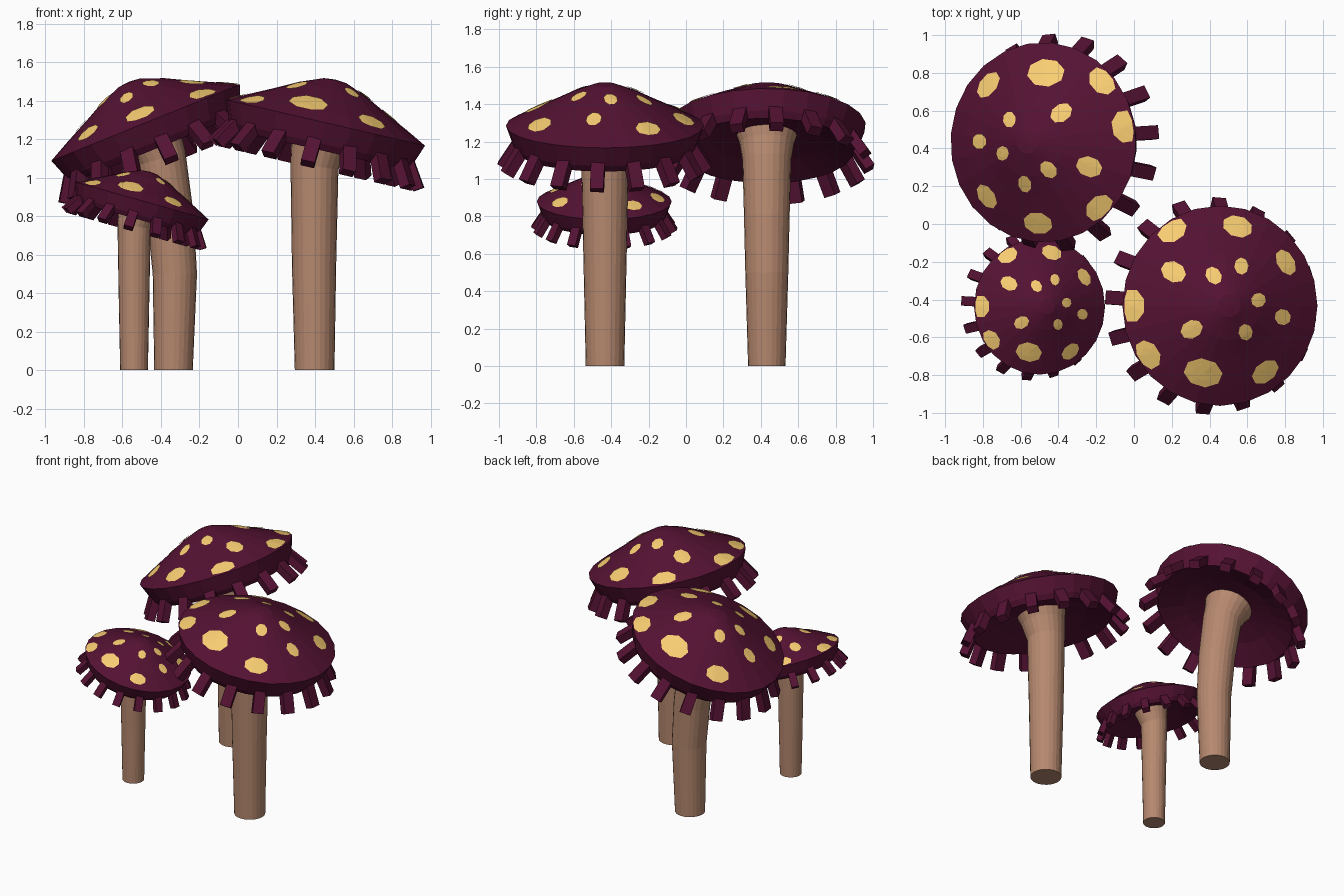
import bpy, bmesh
from math import sin, cos, tau, radians
from mathutils import Matrix, Vector
from mathutils.bvhtree import BVHTree

if "Cube" in bpy.data.objects:
    bpy.data.objects.remove(bpy.data.objects["Cube"])


def material(name, rgb):
    m = bpy.data.materials.new(name)
    m.diffuse_color = (*rgb, 1)
    m.use_nodes = True
    m.node_tree.nodes["Principled BSDF"].inputs["Base Color"].default_value = m.diffuse_color
    return m


CAP = material("cap_purple", (0.09, 0.006, 0.033))
SPOT = material("spot_yellow", (0.95, 0.62, 0.17))
STEM = material("stem_tan", (0.47, 0.25, 0.16))

# cap profile (radius, height), from the flat top over the rim to the underside
PROFILE = [(0, .23), (.06, .224), (.18, .177), (.285, .123), (.42, .057), (.53, 0),
           (.49, -.11), (.465, -.145), (.3, -.085), (.16, -.06), (0, -.05)]

# spots on the cap: x, y, radius
SPOTS = [(-.267, .40, .075), (.083, .42, .075), (.343, .23, .067), (-.277, .18, .06),
         (-.076, .16, .045), (.08, .21, .043), (.167, .03, .042), (.316, -.06, .047),
         (-.483, 0, .08), (-.19, -.125, .053), (.097, -.14, .043), (-.40, -.26, .075),
         (-.11, -.355, .095), (.233, -.35, .073)]


def finish(bm, name, mat, matrix=None, fix=True):
    if fix:
        bmesh.ops.recalc_face_normals(bm, faces=bm.faces)
    mesh = bpy.data.meshes.new(name)
    bm.to_mesh(mesh)
    bm.free()
    ob = bpy.data.objects.new(name, mesh)
    mesh.materials.append(mat)
    if matrix:
        ob.matrix_world = matrix
    bpy.context.collection.objects.link(ob)
    return ob


def bridge(bm, a, b):
    n = len(a)
    for i in range(n):
        bm.faces.new((a[i], a[(i + 1) % n], b[(i + 1) % n], b[i]))


def lathe(profile, n):
    bm = bmesh.new()
    rings = [[bm.verts.new((r * cos(tau * i / n), r * sin(tau * i / n), z)) for i in range(n)]
             for r, z in profile]
    for a, b in zip(rings, rings[1:]):
        bridge(bm, a, b)
    bmesh.ops.remove_doubles(bm, verts=bm.verts, dist=1e-5)
    return bm


def spots(tree):
    # each spot is a small octagon draped on the cap, flattened toward the rim
    bm = bmesh.new()

    def drape(p):
        p = p.copy()
        if p.length > .522:
            p *= .522 / p.length
        hit = tree.ray_cast(Vector((p.x, p.y, 1)), Vector((0, 0, -1)))[0]
        return bm.verts.new((p.x, p.y, (hit.z if hit else 0) + .006))

    for x, y, s in SPOTS:
        c = Vector((x, y))
        out = c.normalized()
        side = Vector((-out.y, out.x))
        fr, ft = (.78, 1.12) if c.length > .35 else (1.08, .92)
        rings = [[drape(c + s * f * (out * fr * cos(tau * (i + .5) / 8)
                                     + side * ft * sin(tau * (i + .5) / 8)))
                  for i in range(8)] for f in (1, .5)]
        bridge(bm, *rings)
        mid = drape(c)
        for i in range(8):
            bm.faces.new((rings[1][i], rings[1][(i + 1) % 8], mid))
    return bm


def teeth(count=16):
    # blocks that hang outward and down below the rim
    bm = bmesh.new()
    for k in range(count):
        a = radians(175.5) + tau * k / count
        m = (Matrix.Rotation(a, 4, 'Z') @ Matrix.Translation((.498, 0, -.147))
             @ Matrix.Rotation(radians(-33), 4, 'Y') @ Matrix.Diagonal((.056, .073, .195, 1)))
        bmesh.ops.create_cube(bm, size=1, matrix=m)
    return bm


def stem(path, y, tilt, n=24):
    bm = bmesh.new()
    top = path[-1][1]
    rings = []
    for x, z, r in path:
        lean = Matrix.Rotation(tilt * max(0, 2 * z / top - 1), 3, 'Y')
        rings.append([bm.verts.new(lean @ Vector((r * cos(tau * i / n), r * sin(tau * i / n), 0))
                                   + Vector((x, y, z))) for i in range(n)])
    for a, b in zip(rings, rings[1:]):
        bridge(bm, a, b)
    bm.faces.new(rings[0])
    bm.faces.new(rings[-1])
    return bm


def mushroom(name, centre, tilt, spin, scale, path):
    tilt = radians(tilt)
    m = (Matrix.Translation(centre) @ Matrix.Rotation(tilt, 4, 'Y')
         @ Matrix.Rotation(radians(spin), 4, 'Z') @ Matrix.Scale(scale, 4))
    cap = lathe(PROFILE, 24)
    tree = BVHTree.FromBMesh(cap)
    finish(cap, name + "_cap", CAP, m)
    finish(spots(tree), name + "_spots", SPOT, m, fix=False)
    finish(teeth(), name + "_gill_teeth", CAP, m)
    finish(stem(path, centre[1], tilt), name + "_stem", STEM)


# right, back left and small front left mushrooms
mushroom("right_mushroom", (.455, -.433, 1.285), 13, 0, 1,
         [(.398, 0, .103), (.395, .55, .115), (.397, 1.06, .126), (.42, 1.17, .145),
          (.445, 1.26, .172)])
mushroom("back_mushroom", (-.48, .432, 1.285), -22, 190, 1,
         [(-.335, 0, .1), (-.328, .5, .115), (-.352, .8, .122), (-.398, 1.1, .13),
          (-.435, 1.19, .145), (-.465, 1.26, .172)])
mushroom("small_mushroom", (-.5, -.437, .88), 15.7, 0, .68,
         [(-.54, 0, .072), (-.54, .4, .08), (-.54, .75, .088), (-.523, .805, .1),
          (-.51, .86, .116)])
